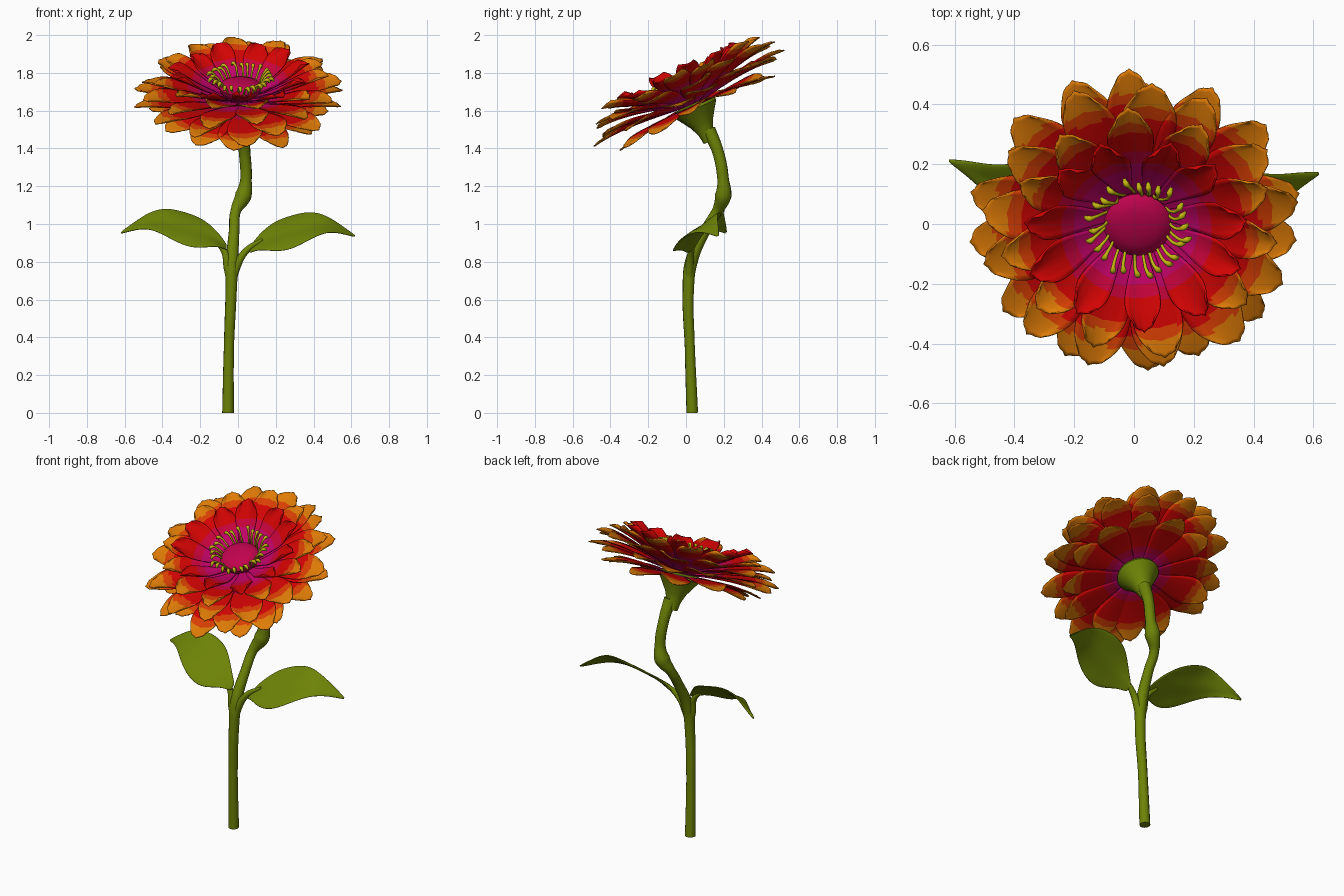
import bpy, bmesh, math, random
from mathutils import Matrix, Vector

random.seed(4)
cube = bpy.data.objects.get("Cube")
if cube:
    bpy.data.objects.remove(cube)


def material(name, rgb):
    m = bpy.data.materials.new(name)
    m.use_nodes = True
    m.diffuse_color = (*rgb, 1)
    bsdf = m.node_tree.nodes["Principled BSDF"]
    bsdf.inputs["Base Color"].default_value = (*rgb, 1)
    bsdf.inputs["Roughness"].default_value = 0.8
    return m


GREEN = material("leaf green", (0.152, 0.225, 0.002))
MAGENTA = material("magenta", (0.55, 0.001, 0.14))
CRIMSON = material("crimson", (0.58, 0.001, 0.045))
RED = material("red", (0.65, 0.001, 0.001))
VERMILION = material("vermilion", (0.70, 0.05, 0.001))
ORANGE = material("orange", (0.74, 0.20, 0.002))
PINK = material("disc pink", (0.53, 0.001, 0.075))
YELLOW = material("stamen yellow", (0.54, 0.46, 0.005))

# Head frame: tilted forward, local z points out of the flower
HEAD = Matrix.Translation((0.012, 0, 1.72)) @ Matrix.Rotation(math.radians(24), 4, "X")


def finish(name, bm, mats, matrix=None, angle=50):
    mesh = bpy.data.meshes.new(name)
    bm.normal_update()
    bm.to_mesh(mesh)
    bm.free()
    obj = bpy.data.objects.new(name, mesh)
    bpy.context.collection.objects.link(obj)
    for m in mats:
        mesh.materials.append(m)
    if matrix:
        obj.matrix_world = matrix
    bpy.ops.object.select_all(action="DESELECT")
    obj.select_set(True)
    bpy.context.view_layer.objects.active = obj
    bpy.ops.object.shade_smooth_by_angle(angle=math.radians(angle))
    return obj


def add_grid(bm, rows):
    """Skin a list of point rows, returning faces with their row and column."""
    vs = [[bm.verts.new(p) for p in row] for row in rows]
    out = []
    for i in range(len(vs) - 1):
        for j in range(len(vs[0]) - 1):
            out.append((i, j, bm.faces.new((vs[i][j], vs[i + 1][j], vs[i + 1][j + 1], vs[i][j + 1]))))
    return out


def lathe(name, profile, mat, steps=28):
    bm = bmesh.new()
    ring = [math.tau * k / steps for k in range(steps + 1)]
    add_grid(bm, [[(r * math.cos(a), r * math.sin(a), z) for a in ring] for r, z in profile])
    bmesh.ops.remove_doubles(bm, verts=bm.verts, dist=1e-5)
    bmesh.ops.recalc_face_normals(bm, faces=bm.faces)
    return finish(name, bm, [mat], HEAD)


def tubes(name, paths, mat, depth, matrix=None, sides=4):
    """Round tubes through points (x, y, z, radius factor)."""
    cu = bpy.data.curves.new(name, "CURVE")
    cu.dimensions = "3D"
    cu.bevel_depth = depth
    cu.bevel_resolution = sides
    cu.resolution_u = 6
    cu.use_fill_caps = True
    for path in paths:
        sp = cu.splines.new("BEZIER")
        sp.bezier_points.add(len(path) - 1)
        for bp, (x, y, z, r) in zip(sp.bezier_points, path):
            bp.co = (x, y, z)
            bp.radius = r
            bp.handle_left_type = bp.handle_right_type = "AUTO"
    cu.materials.append(mat)
    obj = bpy.data.objects.new(name, cu)
    bpy.context.collection.objects.link(obj)
    if matrix:
        obj.matrix_world = matrix
    bpy.ops.object.select_all(action="DESELECT")
    obj.select_set(True)
    bpy.context.view_layer.objects.active = obj
    bpy.ops.object.convert(target="MESH")
    bpy.ops.object.shade_smooth_by_angle(angle=math.radians(50))


# Stem with a swollen joint near the top bend
tubes("stem", [[
    (-0.053, 0.033, 0, 1.0), (-0.048, 0.02, 0.35, 0.87), (-0.036, 0.012, 0.65, 0.97),
    (-0.032, 0.028, 0.8, 1.1), (-0.02, 0.105, 0.97, 0.9), (-0.012, 0.165, 1.07, 0.9),
    (0.028, 0.197, 1.15, 1.45), (0.042, 0.197, 1.23, 1.0), (0.035, 0.17, 1.38, 1.0),
    (0.024, 0.12, 1.5, 1.2)]], GREEN, 0.031)

# Leaves: a stalk and a cupped blade on each side
STATIONS = [  # distance out, y, z, half width
    (0.05, 0.03, 0.865, 0.15), (0.1, 0.038, 0.903, 0.42), (0.18, 0.05, 0.94, 0.88), (0.27, 0.065, 0.965, 1.02),
    (0.37, 0.09, 0.993, 0.85), (0.46, 0.125, 1.003, 0.48), (0.54, 0.16, 0.985, 0.22), (0.615, 0.19, 0.945, 0.02)]
ACROSS = Vector((0, 0.13, 0.092))
UP = Vector((0, -0.58, 0.82))
for side, label in ((1, "left"), (-1, "right")):
    lift = 0.009 if side < 0 else -0.009
    tubes(label + "_leaf_stalk", [[
        (-0.035, 0.014, 0.66, 0.9), (-0.032 + side * 0.022, 0.018, 0.77, 1),
        (-0.015 + side * 0.06, 0.028, 0.86, 0.75), (side * 0.13, 0.045, 0.918, 0.4)]], GREEN, 0.023)
    bm = bmesh.new()
    rows = []
    for k, (x, y, z, w) in enumerate(STATIONS):
        mid = Vector((side * (x + 0.008), y - side * 0.035 * x, z + lift))
        row = []
        for v in (-1, -0.5, 0, 0.5, 1):
            ripple = 0.012 * math.sin(k * 1.7) * v * v
            row.append(mid + ACROSS * (w * v) + UP * (0.03 * w * abs(v) * (1.2 - abs(v)) + ripple))
        rows.append(row)
    add_grid(bm, rows)
    bmesh.ops.recalc_face_normals(bm, faces=bm.faces)
    leaf = finish(label + "_leaf", bm, [GREEN])
    solid = leaf.modifiers.new("Thickness", "SOLIDIFY")
    solid.thickness = 0.01
    solid.offset = 0
    smooth = leaf.modifiers.new("Smooth", "SUBSURF")
    smooth.levels = smooth.render_levels = 2

# Calyx below the petals, domed disc in the middle
lathe("calyx", [(0.0, -0.31), (0.034, -0.31), (0.042, -0.26), (0.062, -0.21), (0.098, -0.155),
                (0.122, -0.12), (0.115, -0.1), (0.0, -0.07)], GREEN)
lathe("flower_disc", [(0.05, -0.09), (0.075, -0.05), (0.108, -0.015), (0.113, 0.008), (0.1, 0.024),
                      (0.065, 0.036), (0.03, 0.041), (0, 0.042)], PINK)

# Stamens: curved threads with thick tips
paths = []
for k in range(25):
    a = math.tau * (k + random.uniform(-0.3, 0.3)) / 25
    grow = random.uniform(-0.014, 0.012)
    paths.append([(r * math.cos(a + t) + 0.004, r * math.sin(a + t) + 0.008, z, w) for r, z, w, t in (
        (0.1, -0.02, 0.7, 0), (0.125 + grow, 0.035, 0.75, 0.02), (0.15 + grow, 0.064, 0.9, 0.06),
        (0.163 + grow, 0.066, 1.5, 0.1), (0.176 + grow, 0.052, 0.8, 0.12))])
tubes("stamens", paths, YELLOW, 0.0072, HEAD, 2)

# Petals: blushed near the middle, with arched bands towards a blunt ragged tip
PETAL_MATS = [MAGENTA, CRIMSON, RED, VERMILION, ORANGE]
LENGTHWISE, WIDTHWISE = 28, 8


def petal(bm, angle, r0, r1, z0, z1, half, arch, blush, orange):
    spin = Matrix.Rotation(angle, 4, "Z")
    twist = random.uniform(-0.16, 0.16)
    rows = []
    for i in range(LENGTHWISE + 1):
        t = i / LENGTHWISE
        s = min(t / 0.72, 1)
        w = half * (0.3 + 0.7 * s * s * (3 - 2 * s)) * (1 - 0.38 * max(0, (t - 0.72) / 0.28) ** 2)
        row = []
        for j in range(WIDTHWISE + 1):
            v = 2 * j / WIDTHWISE - 1
            end = t ** 3 * (-0.045 * v * v + 0.005 * math.cos(3 * math.pi * v))
            x = r0 + (r1 - r0) * t + end
            z = z0 + (z1 - z0) * t + arch * math.sin(math.pi * t) - 0.014 * t ** 6
            z += (0.012 * v * v + twist * v * half) * t
            row.append(spin @ Vector((x, w * v, z)))
        rows.append(row)
    for i, j, face in add_grid(bm, rows):
        t = (i + 0.5) / LENGTHWISE
        v = (2 * j + 1) / WIDTHWISE - 1
        out, left = r0 + (r1 - r0) * t, (r1 - r0) * (1 - t) + 0.012 * v * v
        band = 0 if out < blush else 1 if out < blush + 0.045 else 2
        if left < orange * 1.6:
            band = 4 if left < orange else 3
        face.material_index = band


LAYERS = [  # name, count, turn, tip radius, base z, tip z, half width, arch, blush radius, orange length
    ("lowest_petals", 12, 0.0, 0.47, -0.105, -0.115, 0.09, 0.005, 0.15, 0.07),
    ("outer_petals", 14, 0.5, 0.56, -0.09, -0.04, 0.088, 0.01, 0.2, 0.08),
    ("middle_petals", 13, 0.2, 0.535, -0.075, 0.03, 0.09, 0.012, 0.22, 0.08),
    ("upper_petals", 11, 0.75, 0.455, -0.06, 0.09, 0.08, 0.0, 0.23, 0.06),
    ("inner_petals", 11, 0.25, 0.37, -0.045, 0.115, 0.062, -0.01, 0.21, 0)]
for name, count, turn, tip, z0, z1, half, arch, blush, orange in LAYERS:
    bm = bmesh.new()
    for k in range(count):
        a = math.tau * (k + turn + random.uniform(-0.15, 0.15)) / count
        rise = random.uniform(-0.02, 0.02) + 0.012 * math.sin(a)
        petal(bm, a, 0.07, tip + random.uniform(-0.025, 0.01), z0, z1 + rise,
              half * random.uniform(0.92, 1.08), arch, blush, orange)
    obj = finish(name, bm, PETAL_MATS, HEAD)
    solid = obj.modifiers.new("Thickness", "SOLIDIFY")
    solid.thickness = 0.006
    solid.offset = 0
